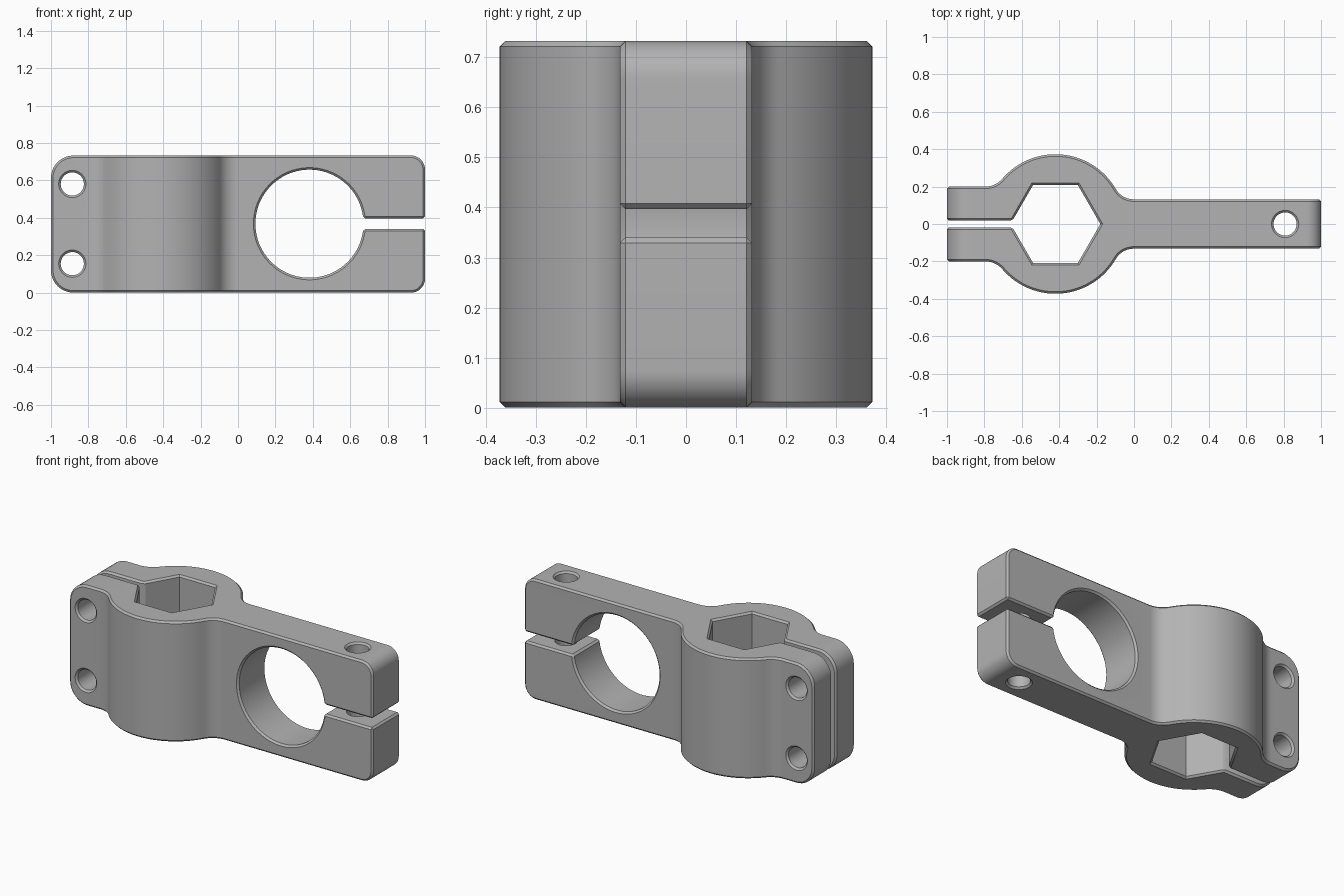
import bpy, bmesh, math
from mathutils import Vector

if "Cube" in bpy.data.objects:
    bpy.data.objects.remove(bpy.data.objects["Cube"])

H = 0.733        # overall height
CH = 0.011       # edge chamfer
MID = H / 2
BARREL_X, BARREL_R = -0.42, 0.373


def arc(cx, cy, r, a0, a1, n):
    """Points on an arc, angles in degrees."""
    return [(cx + r * math.cos(math.radians(a0 + (a1 - a0) * i / n)),
             cy + r * math.sin(math.radians(a0 + (a1 - a0) * i / n))) for i in range(n + 1)]


def prism(name, pts, lo, hi, axis):
    """Extrude a closed profile along z (profile in xy) or y (profile in xz)."""
    bm = bmesh.new()
    place = (lambda p, d: (p[0], p[1], d)) if axis == 'z' else (lambda p, d: (p[0], d, p[1]))
    a = [bm.verts.new(place(p, lo)) for p in pts]
    b = [bm.verts.new(place(p, hi)) for p in pts]
    bm.faces.new(a)
    bm.faces.new(b)
    for i in range(len(pts)):
        j = (i + 1) % len(pts)
        bm.faces.new((a[i], a[j], b[j], b[i]))
    bmesh.ops.recalc_face_normals(bm, faces=bm.faces)
    me = bpy.data.meshes.new(name)
    bm.to_mesh(me)
    bm.free()
    ob = bpy.data.objects.new(name, me)
    bpy.context.collection.objects.link(ob)
    return ob


def combine(target, tool, op):
    m = target.modifiers.new(op, 'BOOLEAN')
    m.operation, m.object, m.solver = op, tool, 'EXACT'
    tool.hide_render = True
    return tool


def fillet(side, half, r):
    """Blend from a flat plate (half thickness) into the round barrel."""
    cy = half + r
    dx = math.sqrt((BARREL_R + r) ** 2 - cy ** 2)
    t = math.degrees(math.atan2(cy, dx))          # contact angle on the barrel
    pts = arc(BARREL_X + dx, cy, r, 270, 180 + t, 10)
    if side < 0:
        pts = [(2 * BARREL_X - x, y) for x, y in pts][::-1]
    return pts, t


# Body: side silhouette with rounded corners, trimmed by the plan outline
RL, RR = 0.12, 0.075
silhouette = (arc(-1 + RL, RL, RL, 180, 270, 10) + arc(1 - RR, RR, RR, 270, 360, 10)
              + arc(1 - RR, H - RR, RR, 0, 90, 10) + arc(-1 + RL, H - RL, RL, 90, 180, 10))
body = prism("clamp_body", silhouette, -0.6, 0.6, 'y')

right, t_r = fillet(1, 0.132, 0.11)
left, t_l = fillet(-1, 0.2, 0.12)
upper = ([(1.2, 0.132)] + right
         + arc(BARREL_X, 0, BARREL_R, t_r, 180 - t_l, 32)[1:-1] + left + [(-1.2, 0.2)])
plan = upper + [(x, -y) for x, y in reversed(upper)]
tools = [combine(body, prism("plan_outline", plan, -0.3, 1.1, 'z'), 'INTERSECT')]

# Hexagonal socket with its slot to the left end
HEX_R, SLOT = 0.24, 0.018
meet = BARREL_X - HEX_R + SLOT / math.tan(math.radians(60))
hexa = arc(BARREL_X, 0, HEX_R, -120, 120, 4)
socket = [(-1.2, -SLOT), (meet, -SLOT)] + hexa + [(meet, SLOT), (-1.2, SLOT)]
tools.append(combine(body, prism("hex_cutter", socket, -0.3, 1.1, 'z'), 'DIFFERENCE'))

# Round bore with its slot to the right end
BORE_X, BORE_R, GAP = 0.382, 0.289, 0.028
a = math.degrees(math.asin(GAP / BORE_R))
bore = arc(BORE_X, MID + 0.002, BORE_R, a, 360 - a, 64)
bore = [(1.2, MID + 0.002 + GAP)] + bore + [(1.2, MID + 0.002 - GAP)]
tools.append(combine(body, prism("bore_cutter", bore, -0.7, 0.7, 'y'), 'DIFFERENCE'))

# Bolt holes
for z in (0.155, 0.581):
    c = arc(-0.886, z, 0.062, 0, 360, 32)[:-1]
    tools.append(combine(body, prism("side_bolt_cutter", c, -0.7, 0.7, 'y'), 'DIFFERENCE'))
c = arc(0.808, 0, 0.062, 0, 360, 32)[:-1]
tools.append(combine(body, prism("top_bolt_cutter", c, -0.3, 1.1, 'z'), 'DIFFERENCE'))

# Bake the cuts, then chamfer the outer convex edges
deps = bpy.context.evaluated_depsgraph_get()
mesh = bpy.data.meshes.new_from_object(body.evaluated_get(deps))
body.modifiers.clear()
body.data = mesh
for t in tools:
    bpy.data.objects.remove(t)


def inside_slot(e):
    """Bolt hole rims hidden in the slots stay sharp."""
    x, y, z = (e.verts[0].co + e.verts[1].co) / 2
    return ((-0.96 < x < -0.81 and abs(y) < 0.03 and 0.08 < z < 0.66)
            or (0.73 < x < 0.88 and abs(y) < 0.08 and 0.3 < z < 0.45))


bm = bmesh.new()
bm.from_mesh(mesh)
bmesh.ops.remove_doubles(bm, verts=bm.verts, dist=1e-5)
bmesh.ops.dissolve_limit(bm, angle_limit=math.radians(0.5), verts=bm.verts, edges=bm.edges)
bm.normal_update()
edges = [e for e in bm.edges if e.is_manifold
         and e.calc_face_angle_signed() > math.radians(35) and not inside_slot(e)]
bmesh.ops.bevel(bm, geom=edges, offset=CH, offset_type='OFFSET', segments=1,
                profile=0.5, affect='EDGES', clamp_overlap=False)
bm.to_mesh(mesh)
bm.free()

# Plain grey material
grey = bpy.data.materials.new("grey_metal")
grey.diffuse_color = (0.45, 0.45, 0.45, 1)
grey.use_nodes = True
grey.node_tree.nodes["Principled BSDF"].inputs["Base Color"].default_value = grey.diffuse_color
mesh.materials.clear()
mesh.materials.append(grey)

bpy.context.view_layer.objects.active = body
body.select_set(True)
bpy.ops.object.shade_smooth_by_angle(angle=math.radians(30))
